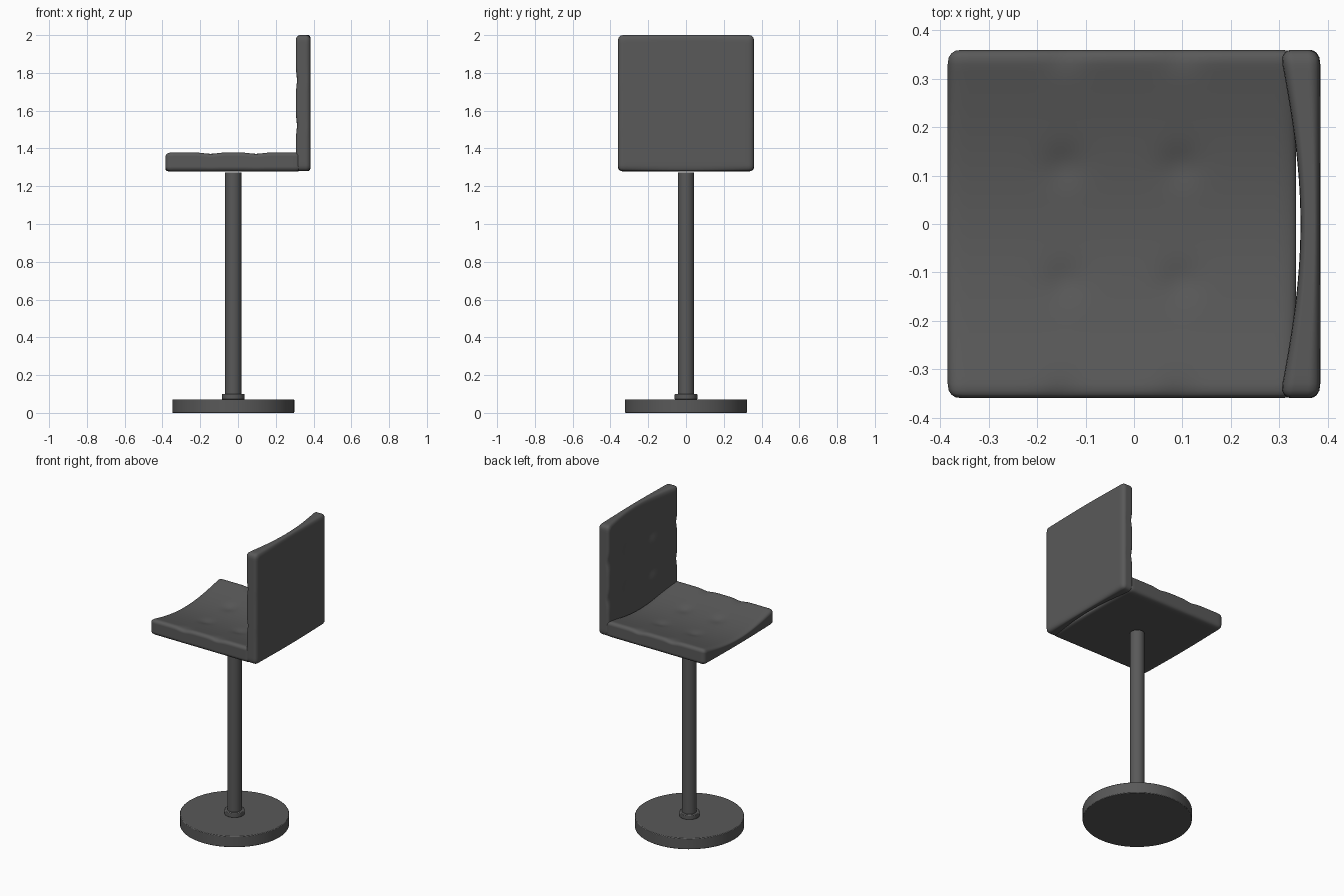
import bpy, bmesh, math
from mathutils import Vector

if "Cube" in bpy.data.objects:
    bpy.data.objects.remove(bpy.data.objects["Cube"])

dark = bpy.data.materials.new("dark_grey")
dark.diffuse_color = (0.1, 0.1, 0.1, 1)
dark.use_nodes = True
dark.node_tree.nodes["Principled BSDF"].inputs["Base Color"].default_value = dark.diffuse_color
CX = -0.025      # axis of seat, column and base
HALF = 0.36      # half width of the square cushions


def finish(ob, angle):
    ob.data.materials.append(dark)
    bpy.ops.object.select_all(action='DESELECT')
    ob.select_set(True)
    bpy.context.view_layer.objects.active = ob
    bpy.ops.object.shade_smooth_by_angle(angle=math.radians(angle))


def cushion(name, thick, sag, location, rotation=(0, 0, 0)):
    """Rounded square pad, flat below, hollowed across y and tufted 3 x 3 on top."""
    bm = bmesh.new()
    bmesh.ops.create_cube(bm, size=1)
    bmesh.ops.subdivide_edges(bm, edges=bm.edges[:], cuts=47, use_grid_fill=True)
    half = Vector((HALF, HALF, thick / 2))
    r = 0.026
    tufts = [(a, b) for a in (-0.12, 0.12) for b in (-0.36, -0.12, 0.12, 0.36)]
    for v in bm.verts:
        p = Vector([2 * c * h for c, h in zip(v.co, half)])
        core = Vector([max(-(h - r), min(h - r, c)) for c, h in zip(p, half)])
        d = p - core
        if d.length > 1e-6:
            p = core + d.normalized() * r
            # keep the pad's interior faces at full thickness
        t = p.z + thick / 2
        drop = sag * math.cos(math.pi * p.y / (2 * HALF))
        drop += sum(0.009 * math.exp(-((p.x - a) ** 2 + (p.y - b) ** 2) / 0.0016)
                    for a, b in tufts)
        p.z = t * (1 - drop / thick)
        v.co = p
    me = bpy.data.meshes.new(name)
    bm.to_mesh(me)
    bm.free()
    ob = bpy.data.objects.new(name, me)
    bpy.context.collection.objects.link(ob)
    ob.location, ob.rotation_euler = location, rotation
    finish(ob, 50)


def disc(name, radius, z0, z1, bevel):
    bpy.ops.mesh.primitive_cylinder_add(vertices=64, radius=radius, depth=z1 - z0,
                                        location=(CX, 0, (z0 + z1) / 2))
    ob = bpy.context.object
    ob.name = name
    if bevel:
        mod = ob.modifiers.new("soft_rim", 'BEVEL')
        mod.width, mod.segments = bevel, 2
    finish(ob, 35)


# cushions
cushion("seat", 0.106, 0.055, (CX, 0, 1.278))
cushion("backrest", 0.084, 0.043, (0.385, 0, 1.64), (0, -math.pi / 2, 0))

# pedestal
disc("base", 0.323, 0, 0.072, 0.004)
disc("collar", 0.06, 0.07, 0.1, 0.004)
disc("column", 0.043, 0.09, 1.272, 0)
